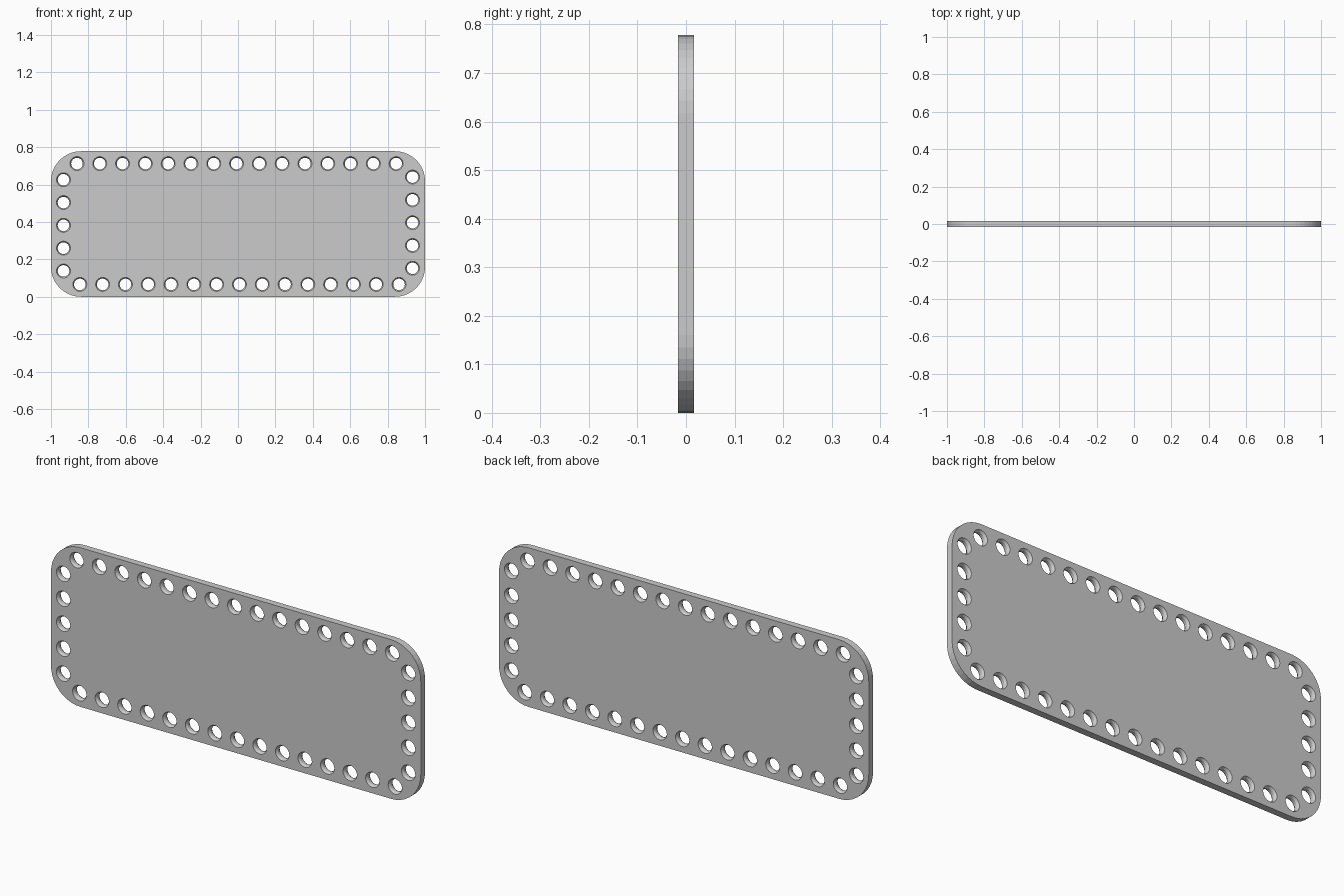
import bpy, bmesh
from math import sin, cos, pi

if "Cube" in bpy.data.objects:
    bpy.data.objects.remove(bpy.data.objects["Cube"])

W, H, T, R = 1.0, 0.778, 0.0165, 0.16   # half width, height, half thickness, corner radius
STEP = 0.1219                           # hole spacing


def loft(bm, rings):
    """Skin a closed solid through equal-length rings of points."""
    loops = [[bm.verts.new(p) for p in ring] for ring in rings]
    n = len(loops[0])
    for a, b in zip(loops, loops[1:]):
        for i in range(n):
            j = (i + 1) % n
            bm.faces.new((a[i], a[j], b[j], b[i]))
    bm.faces.new(loops[0][::-1])
    bm.faces.new(loops[-1])


def make(name, bm):
    bmesh.ops.recalc_face_normals(bm, faces=bm.faces)
    me = bpy.data.meshes.new(name)
    bm.to_mesh(me)
    bm.free()
    ob = bpy.data.objects.new(name, me)
    bpy.context.collection.objects.link(ob)
    return ob


# Rounded rectangular plate
SEG = 10
outline = []
for q, (sx, sz) in enumerate([(1, 1), (-1, 1), (-1, -1), (1, -1)]):
    for i in range(SEG + 1):
        a = (q + i / SEG) * pi / 2
        outline.append((sx * (W - R) + R * cos(a), H / 2 + sz * (H / 2 - R) + R * sin(a)))
bm = bmesh.new()
loft(bm, [[(x, y, z) for x, z in outline] for y in (-T, T)])
plate = make("plate", bm)

# Hole centres: top row and left column, repeated by a half turn
centres = [(-0.861 + i * STEP, 0.712) for i in range(15)]
centres += [(-0.933, 0.138 + i * STEP) for i in range(5)]
centres += [(-x, H - z) for x, z in centres]

# Hole cutters: narrow waist, chamfered towards both faces
profile = [(-T - 0.004, 0.039), (-T, 0.0375), (-0.006, 0.031),
           (0.006, 0.031), (T, 0.0375), (T + 0.004, 0.039)]
N = 24
bm = bmesh.new()
for cx, cz in centres:
    loft(bm, [[(cx + r * cos(2 * pi * k / N), y, cz + r * sin(2 * pi * k / N))
               for k in range(N)] for y, r in profile])
cutter = make("hole_cutter", bm)

mod = plate.modifiers.new("holes", 'BOOLEAN')
mod.operation = 'DIFFERENCE'
mod.solver = 'EXACT'
mod.object = cutter
bpy.context.view_layer.objects.active = plate
plate.select_set(True)
bpy.ops.object.modifier_apply(modifier=mod.name)
bpy.data.objects.remove(cutter)
